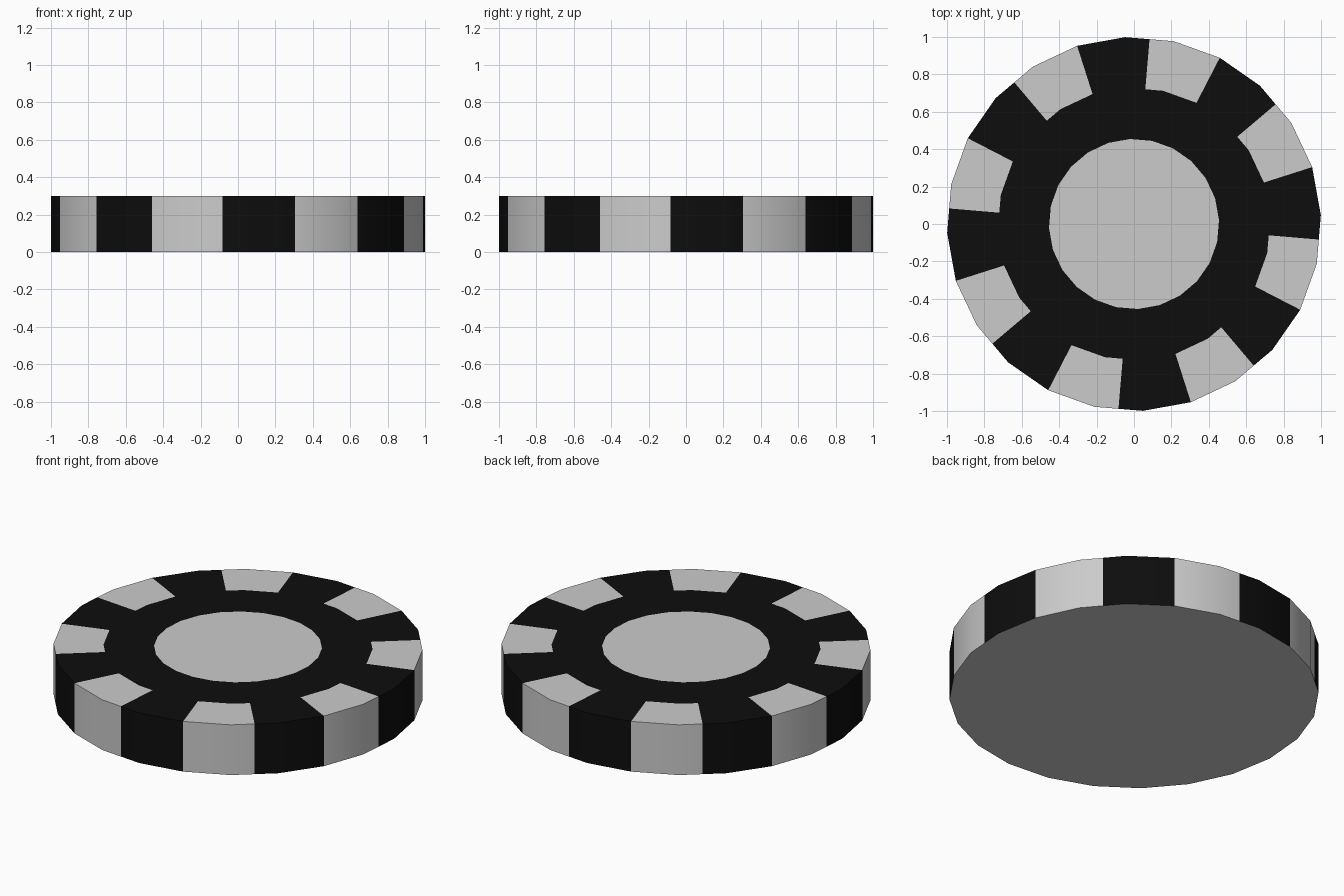
import bpy, bmesh
from math import radians, cos, sin

if "Cube" in bpy.data.objects:
    bpy.data.objects.remove(bpy.data.objects["Cube"])

HEIGHT = 0.3
START = 17.7                      # turn of the 24-sided outline, degrees
RADII = [0.455, 0.729, 1.0]       # centre disc, inner edge of spots, rim

def material(name, colour):
    m = bpy.data.materials.new(name)
    m.diffuse_color = colour
    m.use_nodes = True
    m.node_tree.nodes["Principled BSDF"].inputs["Base Color"].default_value = m.diffuse_color
    return m

# Each 45 degree repeat: grey spot over the first 22.5 degrees, black after.
# The 22.5 degree split lies on the middle of a straight outline side.
stations = []
for k in range(8):
    for step, scale, grey in ((0, 1, True), (15, 1, True),
                              (22.5, cos(radians(7.5)), False), (30, 1, False)):
        stations.append((radians(START + 45 * k + step), scale, grey))

bm = bmesh.new()

def ring(r, z):
    return [bm.verts.new((r * s * cos(a), r * s * sin(a), z)) for a, s, g in stations]

rings = [ring(r, HEIGHT) for r in RADII] + [ring(RADII[-1], 0)]

# Flat centre disc and underside
bm.faces.new(rings[0]).material_index = 0
bm.faces.new(rings[3][::-1]).material_index = 0

# Black inner band, spotted outer band, spotted side wall
n = len(stations)
for band in range(3):
    inner, outer = rings[band], rings[band + 1]
    for i in range(n):
        j = (i + 1) % n
        f = bm.faces.new((inner[i], outer[i], outer[j], inner[j]))
        f.material_index = 0 if band > 0 and stations[i][2] else 1

mesh = bpy.data.meshes.new("gaming_chip")
bm.to_mesh(mesh)
bm.free()
mesh.materials.append(material("grey", (0.8, 0.8, 0.8, 1)))
mesh.materials.append(material("black", (0.004, 0.004, 0.004, 1)))
chip = bpy.data.objects.new("gaming_chip", mesh)
bpy.context.collection.objects.link(chip)

# Smooth side wall, crisp rims
bpy.context.view_layer.objects.active = chip
chip.select_set(True)
bpy.ops.object.shade_smooth_by_angle(angle=radians(40))
